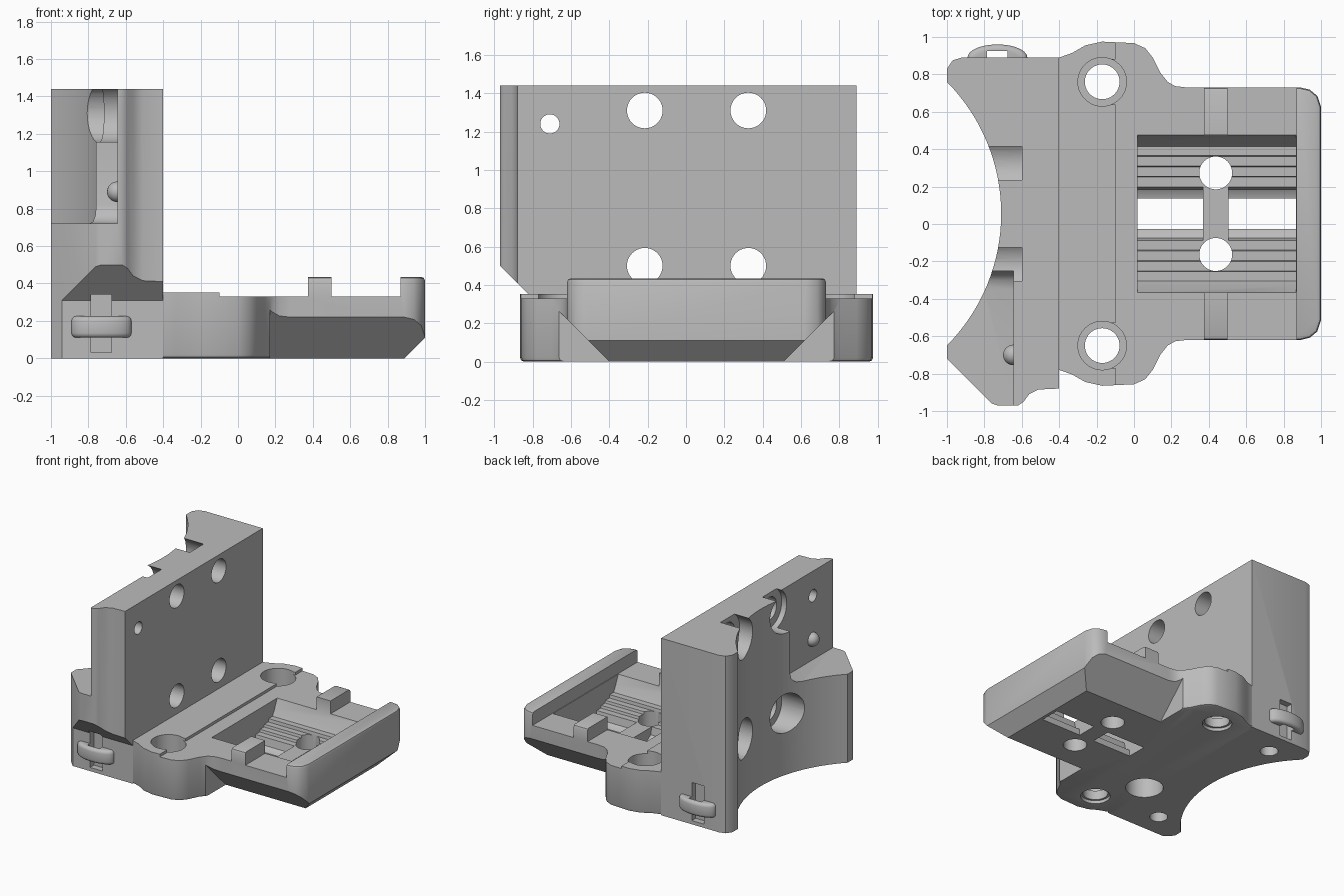
import bpy, bmesh, math
from mathutils import Vector, Matrix

if "Cube" in bpy.data.objects:
    bpy.data.objects.remove(bpy.data.objects["Cube"])

MID = 0.055  # mirror line of the part along y

grey = bpy.data.materials.new("plain grey")
grey.use_nodes = True
grey.diffuse_color = (0.5, 0.5, 0.5, 1)
grey.node_tree.nodes["Principled BSDF"].inputs["Base Color"].default_value = grey.diffuse_color


def make(name, bm):
    bmesh.ops.recalc_face_normals(bm, faces=bm.faces)
    mesh = bpy.data.meshes.new(name)
    bm.to_mesh(mesh)
    bm.free()
    mesh.materials.append(grey)
    obj = bpy.data.objects.new(name, mesh)
    bpy.context.collection.objects.link(obj)
    return obj


def prism(name, pts, axis, a, b):
    """Extrude a flat outline along an axis from a to b."""
    place = {"x": lambda u, v, w: (w, u, v),
             "y": lambda u, v, w: (u, w, v),
             "z": lambda u, v, w: (u, v, w)}[axis]
    bm = bmesh.new()
    face = bm.faces.new([bm.verts.new(place(u, v, a)) for u, v in pts])
    out = bmesh.ops.extrude_face_region(bm, geom=[face])
    verts = [g for g in out["geom"] if isinstance(g, bmesh.types.BMVert)]
    bmesh.ops.translate(bm, verts=verts, vec=Vector(place(0, 0, b - a)))
    return make(name, bm)


def box(name, x0, x1, y0, y1, z0, z1):
    return prism(name, [(x0, y0), (x1, y0), (x1, y1), (x0, y1)], "z", z0, z1)


def rod(name, u, v, r, axis, a, b, n=40):
    turns = [2 * math.pi * i / n for i in range(n)]
    return prism(name, [(u + r * math.cos(t), v + r * math.sin(t)) for t in turns], axis, a, b)


def apply(obj, kind, **settings):
    mod = obj.modifiers.new(kind.lower(), kind)
    for key, value in settings.items():
        setattr(mod, key, value)
    bpy.ops.object.select_all(action="DESELECT")
    bpy.context.view_layer.objects.active = obj
    obj.select_set(True)
    bpy.ops.object.modifier_apply(modifier=mod.name)


def cut(obj, *cutters):
    for c in cutters:
        apply(obj, "BOOLEAN", operation="DIFFERENCE", solver="EXACT", object=c)
        bpy.data.objects.remove(c)


def mirrored(half):
    """Complete a symmetric outline given by (x, distance from MID)."""
    return [(x, MID + h) for x, h in half] + [(x, MID - h) for x, h in reversed(half)]


# Upright wall with a concave back and a guide rib on its front end
arc = [math.radians(44.8 - 89.6 * i / 32) for i in range(33)]
wall_outline = [(-0.4, 0.89), (-0.92, 0.89), (-0.97, 0.875), (-1, 0.83)]
wall_outline += [(-1.71 + math.cos(t), MID + math.sin(t)) for t in arc]
wall_outline += [(-1, -0.72), (-0.76, -0.96), (-0.73, -0.97), (-0.62, -0.97), (-0.59, -0.95),
                 (-0.56, -0.91), (-0.51, -0.885), (-0.4, -0.88)]
wall = prism("wall", wall_outline, "z", 0, 1.44)

# Sloped underside of the rib, and the thinner upper front corner
cut(wall,
    prism("cutter", [(-0.78, -0.1), (-0.78, 0.31), (-1.1, 0.63), (-1.1, -0.1)], "x", -1.2, 0),
    prism("cutter", [(-0.25, 1.6), (-0.25, 0.82), (-0.265, 0.765), (-0.3, 0.73), (-0.35, 0.72),
                     (-1.1, 0.72), (-1.1, 1.6)], "x", -1.2, -0.645))

# Four counterbored motor holes and one small hole
for y in (MID - 0.27, MID + 0.27):
    for z in (0.5, 1.31):
        cut(wall, rod("cutter", y, z, 0.158, "x", -1.2, -0.6),
            rod("cutter", y, z, 0.093, "x", -1.2, 0))
cut(wall, rod("cutter", -0.71, 1.24, 0.05, "x", -1.2, 0))

# Round knob on the thin part
bm = bmesh.new()
bmesh.ops.create_uvsphere(bm, u_segments=24, v_segments=16, radius=0.055,
                          matrix=Matrix.Translation((-0.645, -0.7, 0.89)))
knob = make("knob", bm)

# Cable loops at both ends, with a slot behind each
loops = []
for side, label in ((1, "rear"), (-1, "front")):
    face_y = MID + side * 0.835
    ring = [2 * math.pi * i / 40 for i in range(40)]
    loop = prism(label + "_cable_loop", [(-0.73 + 0.16 * math.cos(t), face_y + 0.07 * math.sin(t))
                                         for t in ring], "z", 0.11, 0.225)
    apply(loop, "BEVEL", width=0.025, segments=3, limit_method="ANGLE", angle_limit=1)
    ends = sorted((face_y - side * 0.05, face_y + side * 0.035))
    cut(loop, box("cutter", -0.785, -0.675, *ends, 0, 0.4))
    cut(wall, box("cutter", -0.785, -0.675, *ends, 0.03, 0.34))
    loops.append(loop)
    # Screw holes from below
    cut(wall, rod("cutter", -0.73, MID + side * 0.64, 0.067, "z", -0.1, 0.3))

# Base plate with two ears
half = [(-0.45, 0.83), (-0.4, 0.835), (-0.33, 0.86), (-0.26, 0.9), (-0.17, 0.92), (0, 0.912),
        (0.06, 0.885), (0.1, 0.835), (0.14, 0.755), (0.18, 0.705), (0.22, 0.682), (0.28, 0.675),
        (0.89, 0.675), (0.94, 0.663), (0.98, 0.63), (1, 0.57)]
base = prism("base", mirrored(half), "z", 0, 0.435)
apply(base, "BEVEL", width=0.02, segments=2, limit_method="ANGLE", angle_limit=1.2)

# Lower the top around the pad, the cross bar and the end rim
cut(base, box("cutter", -0.6, -0.09, -1.2, 1.2, 0.352, 0.6),
    box("cutter", -0.1, 0.375, -1.2, 1.2, 0.33, 0.6),
    box("cutter", 0.5, 0.87, -1.2, 1.2, 0.33, 0.6))

# Sloped underside at the end and both sides
cut(base, prism("cutter", [(0.88, -0.01), (1.1, 0.21), (1.1, -0.01)], "y", -1.2, 1.2))
for s in (-1, 1):
    cut(base, prism("cutter", [(MID + s * 0.445, -0.01), (MID + s * 0.9, 0.445),
                               (MID + s * 0.9, -0.01)], "x", 0.17, 1.2))
    # Ear holes with a deep seat above and a small lead-in below
    y = MID + s * 0.705
    cut(base, rod("cutter", -0.17, y, 0.13, "z", 0.1, 0.6),
        rod("cutter", -0.17, y, 0.093, "z", -0.1, 0.6),
        rod("cutter", -0.17, y, 0.11, "z", -0.1, 0.025),
        box("cutter", -0.17, 0, y - 0.12, y + 0.12, 0.33, 0.6))

# Stepped cradle sunk into the plate
steps = [(0.42, 0.6), (0.42, 0.33), (0.385, 0.25), (0.36, 0.205), (0.31, 0.205), (0.305, 0.18),
         (0.255, 0.18), (0.25, 0.16), (0.2, 0.16), (0.195, 0.14)]
cradle = [(MID + h, z) for h, z in steps] + [(MID - h, z) for h, z in reversed(steps)]
cut(base, prism("cutter", cradle, "x", 0.02, 0.865))
channel = [(MID + h, z) for h, z in
           ((0.145, 0.15), (0.13, 0.08), (0.085, 0.05), (-0.085, 0.05), (-0.13, 0.08), (-0.145, 0.15))]
for x0, x1 in ((0.02, 0.37), (0.505, 0.865)):
    cut(base, prism("cutter", channel, "x", x0, x1),
        box("cutter", x0, x1, MID - 0.082, MID + 0.082, -0.1, 0.1))
for s in (-1, 1):
    cut(base, rod("cutter", 0.437, MID + s * 0.218, 0.088, "z", -0.1, 0.6))

# Blind hole below, where the wall meets the base
for part in (base, wall):
    cut(part, rod("cutter", -0.37, -0.32, 0.14, "z", -0.1, 0.25))

# Smooth curved faces and keep the edges sharp
bpy.ops.object.select_all(action="DESELECT")
for part in (wall, base, knob, *loops):
    part.select_set(True)
    bpy.context.view_layer.objects.active = part
bpy.ops.object.shade_smooth_by_angle(angle=math.radians(35))
